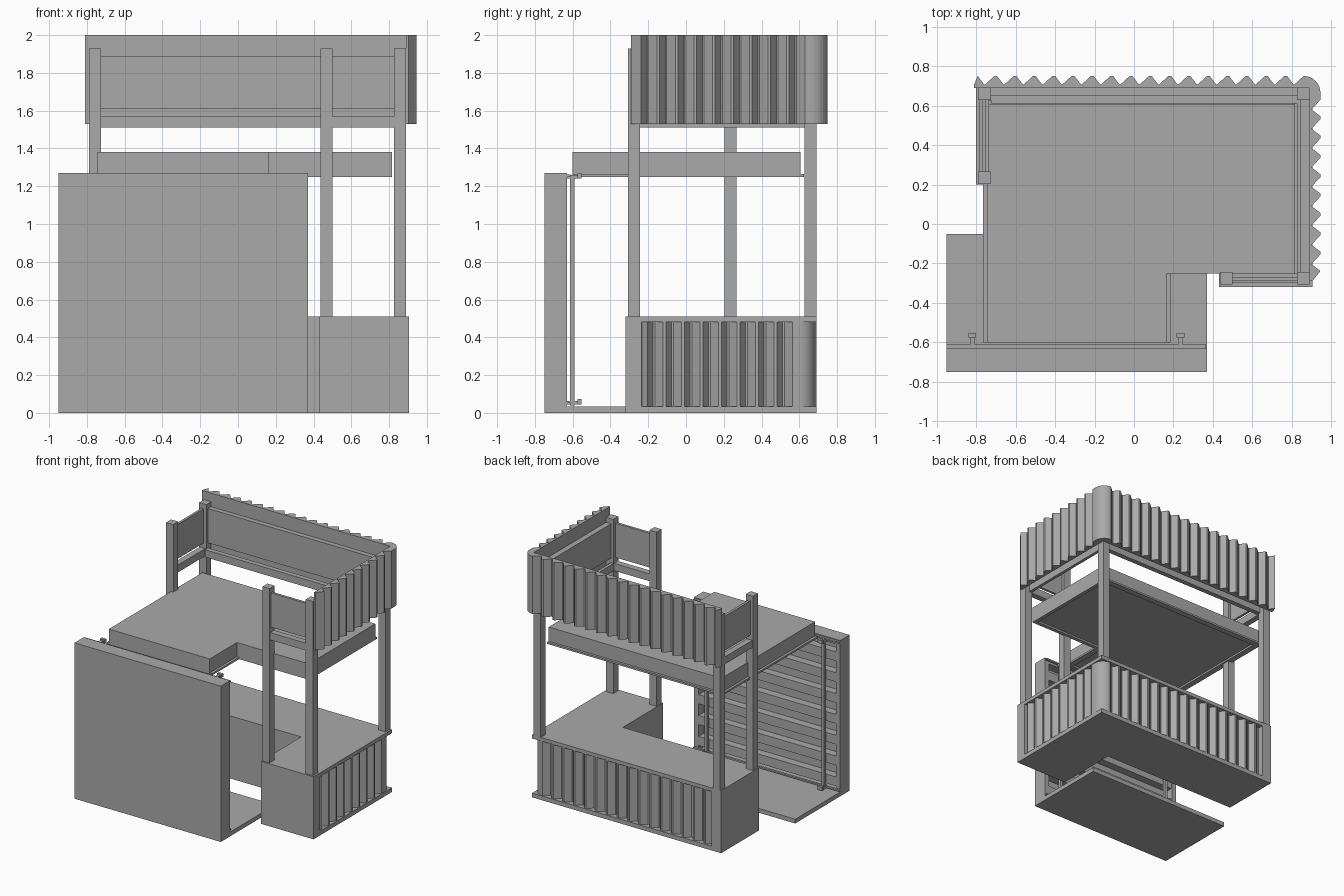
import bpy, bmesh, math

cube = bpy.data.objects.get("Cube")
if cube:
    bpy.data.objects.remove(cube, do_unlink=True)

grey = bpy.data.materials.new("plain_grey")
grey.use_nodes = True
grey.diffuse_color = (0.4, 0.4, 0.4, 1)
grey.node_tree.nodes["Principled BSDF"].inputs["Base Color"].default_value = (0.4, 0.4, 0.4, 1)


def prism(name, outline, z0, z1):
    """Extrude a flat outline from z0 up to z1."""
    bm = bmesh.new()
    face = bm.faces.new([bm.verts.new((x, y, z0)) for x, y in outline])
    top = bmesh.ops.extrude_face_region(bm, geom=[face])["geom"]
    verts = [v for v in top if isinstance(v, bmesh.types.BMVert)]
    bmesh.ops.translate(bm, verts=verts, vec=(0, 0, z1 - z0))
    bmesh.ops.recalc_face_normals(bm, faces=bm.faces)
    mesh = bpy.data.meshes.new(name)
    bm.to_mesh(mesh)
    bm.free()
    mesh.materials.append(grey)
    ob = bpy.data.objects.new(name, mesh)
    bpy.context.collection.objects.link(ob)
    return ob


def box(name, x0, x1, y0, y1, z0, z1):
    return prism(name, [(x0, y0), (x1, y0), (x1, y1), (x0, y1)], z0, z1)


def l_shape(x0, x1, y0, y1, nx, ny):
    """Counter outline with its front left quarter missing."""
    return [(nx, y0), (x1, y0), (x1, y1), (x0, y1), (x0, ny), (nx, ny)]


def corrugated(name, x0, x1, y0, y1, depth, back, z0, z1):
    """Ridged cladding along the back and left sides, with a round corner."""
    pitch, flat, r = 0.098, 0.014, 0.085
    ridge = 0.042

    def teeth(end, length):
        # distances from the corner and the depth below the ridge tops
        pts, d = [], end
        while d + pitch / 2 < length:
            pts += [(d, 0), (d + pitch / 2 - 0.003, ridge), (d + pitch / 2 + 0.003, ridge)]
            if d + pitch - flat < length:
                pts.append((d + pitch - flat, 0))
            d += pitch
        return pts

    rear = [(x1 - d, y1 - h) for d, h in teeth(r, x1 - x0)]
    side = [(x1 - h, y1 - d) for d, h in teeth(r + 0.035, y1 - y0)]
    arc = [(x1 - r + r * math.sin(a), y1 - r + r * math.cos(a))
           for a in [math.pi / 2 * i / 8 for i in range(1, 8)]]
    arc.append((x1, y1 - r))
    outline = [(x0, y1 - back), (x0, y1 - ridge)] + rear[::-1] + arc + side
    outline += [(x1 - ridge, y0), (x1 - depth, y0), (x1 - depth, y1 - back)]
    return prism(name, outline, z0, z1)


# Counter: slabs, core, flush ends and cladding
slab = l_shape(-0.80, 0.905, -0.32, 0.69, 0.43, 0.20)
prism("counter_base", slab, 0, 0.035)
prism("counter_top", slab, 0.48, 0.51)
prism("counter_core", l_shape(-0.80, 0.86, -0.32, 0.645, 0.43, 0.20), 0.035, 0.48)
box("counter_left_end", -0.80, -0.715, 0.20, 0.69, 0.035, 0.48)
box("counter_front_end", 0.43, 0.905, -0.32, -0.235, 0.035, 0.48)
corrugated("counter_cladding", -0.715, 0.90, -0.235, 0.685, 0.05, 0.05, 0.035, 0.48)

# Posts
for i, (x, y) in enumerate([(-0.758, 0.235), (-0.758, 0.66), (0.858, 0.66),
                            (0.858, -0.275), (0.468, -0.275)]):
    h = 0.032
    box(f"post_{i + 1}", x - h, x + h, y - h, y + h, 0.51, 1.93)

# Upper sign: cladding, inner boards and rails between posts
corrugated("upper_cladding", -0.81, 0.945, -0.29, 0.75, 0.055, 0.06, 1.53, 2.0)
spans = {
    "back": ((-0.726, 0.826, 0.65, 0.69), (-0.726, 0.826, 0.61, 0.65)),
    "side": ((0.845, 0.89, -0.243, 0.628), (0.825, 0.85, -0.243, 0.628)),
    "front": ((0.50, 0.826, -0.29, -0.27), (0.50, 0.826, -0.30, -0.25)),
    "end": ((-0.77, -0.75, 0.267, 0.628), (-0.785, -0.735, 0.267, 0.628)),
}
for side, (board, rail) in spans.items():
    box(f"{side}_board", *board, 1.61, 1.89)
    box(f"{side}_rail", *rail, 1.51, 1.57)

# Ceiling platform with one corner notched out, and its edging below
def notched(g):
    return [(-0.745 - g, -0.60), (0.165 + g, -0.60), (0.165 + g, -0.25),
            (0.815, -0.25), (0.815, 0.605 + g), (-0.745 - g, 0.605 + g)]


prism("platform", notched(0), 1.265, 1.38)
box("edging_left", -0.765, -0.715, -0.60, 0.625, 1.25, 1.265)
box("edging_back", -0.715, 0.785, 0.575, 0.625, 1.25, 1.265)
box("edging_right", 0.785, 0.815, -0.25, 0.625, 1.25, 1.265)
box("edging_notch_side", 0.135, 0.185, -0.60, -0.25, 1.25, 1.265)
box("edging_notch_back", 0.135, 0.785, -0.25, -0.22, 1.25, 1.265)
box("edging_front", -0.715, 0.135, -0.60, -0.57, 1.25, 1.265)

# Floor and display wall with a shelved rear recess
box("floor", -0.95, 0.37, -0.75, -0.05, 0, 0.035)
box("wall_panel", -0.95, 0.37, -0.75, -0.70, 0.035, 1.27)
box("wall_right_side", -0.95, -0.91, -0.70, -0.63, 0.035, 1.27)
box("wall_left_side", 0.33, 0.37, -0.70, -0.63, 0.035, 1.27)
box("wall_top", -0.91, 0.33, -0.70, -0.63, 1.23, 1.27)
for i in range(7):
    z = 0.07 + i * 0.17
    box(f"wall_slat_{i + 1}", -0.91, 0.33, -0.70, -0.635, z, z + 0.075)

# Uprights held by thin rails and hooks at both ends
for z in (0.045, 1.25):
    box("wall_rail", -0.95, 0.365, -0.63, -0.612, z, z + 0.012)
for x in (-0.82, 0.235):
    box("upright", x - 0.012, x + 0.012, -0.613, -0.59, 0.04, 1.26)
    for z in (0.045, 1.24):
        box("hook_stem", x - 0.012, x + 0.012, -0.63, -0.56, z, z + 0.018)
        box("hook_head", x - 0.02, x + 0.02, -0.575, -0.553, z, z + 0.028)
